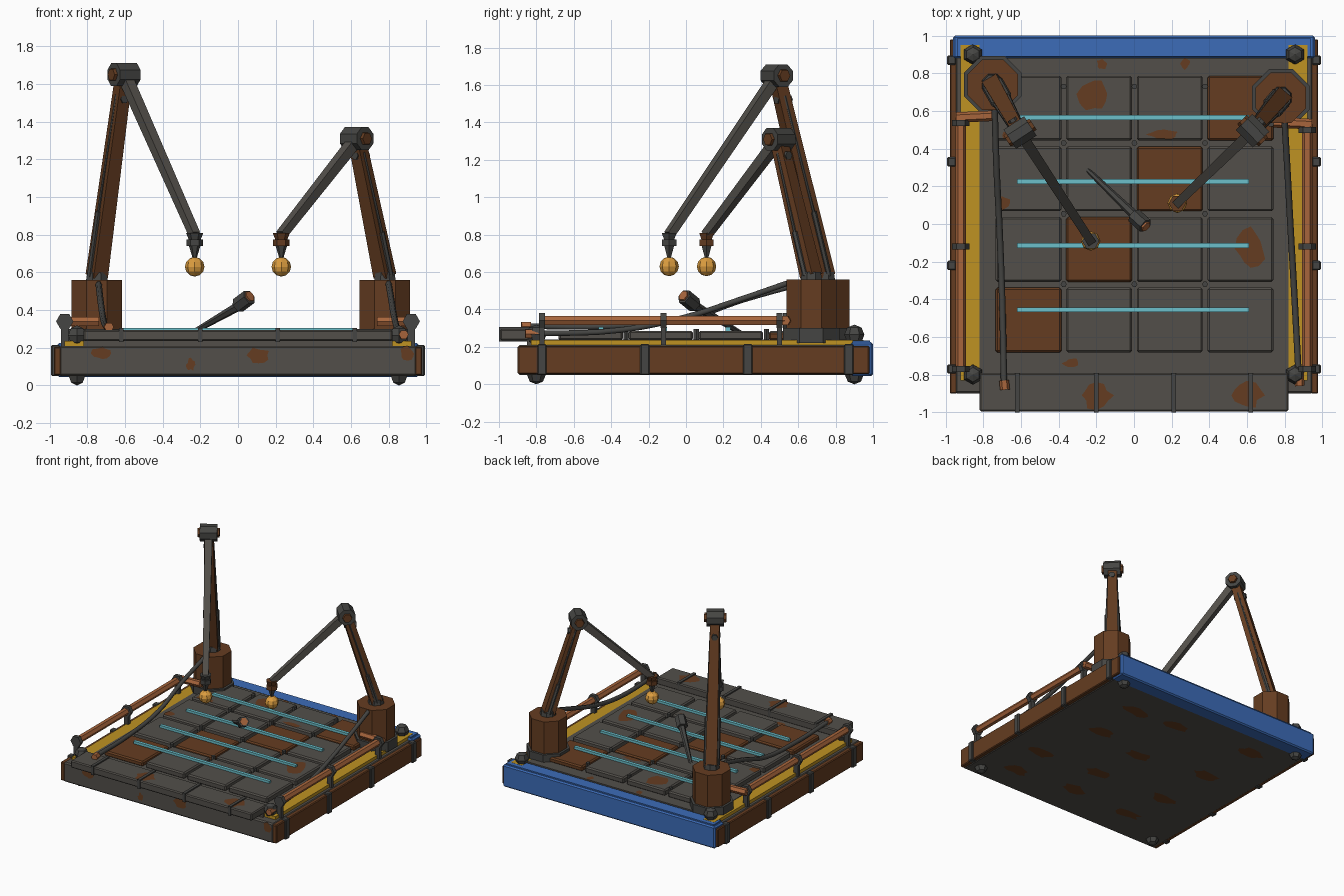
import bpy, bmesh, math, random
from mathutils import Vector, Matrix

random.seed(4)
old = bpy.data.objects.get("Cube")
if old:
    bpy.data.objects.remove(old, do_unlink=True)


def material(name, r, g, b):
    m = bpy.data.materials.new(name)
    m.use_nodes = True
    m.diffuse_color = (r, g, b, 1)
    m.node_tree.nodes["Principled BSDF"].inputs["Base Color"].default_value = (r, g, b, 1)
    return m


STEEL = material("grey steel", .085, .078, .068)
DARK = material("dark iron", .06, .06, .056)
RUST = material("rust brown", .13, .046, .015)
COPPER = material("copper", .39, .13, .045)
YELLOW = material("yellow paint", .52, .29, .016)
BLUE = material("blue paint", .045, .15, .48)
CYAN = material("cyan glow", .15, .53, .6)
AMBER = material("amber lamp", .72, .34, .05)


def finish(name, bm, mat):
    me = bpy.data.meshes.new(name)
    bmesh.ops.recalc_face_normals(bm, faces=bm.faces)
    bm.to_mesh(me)
    bm.free()
    me.materials.append(mat)
    ob = bpy.data.objects.new(name, me)
    bpy.context.collection.objects.link(ob)
    return ob


def box(name, x, y, z, mat, bevel=0.0):
    """Box from (low, high) pairs."""
    bm = bmesh.new()
    bmesh.ops.create_cube(bm, size=1)
    for v in bm.verts:
        v.co = [(a + b) / 2 + c * (b - a) for (a, b), c in zip((x, y, z), v.co)]
    if bevel:
        bmesh.ops.bevel(bm, geom=bm.edges[:], offset=bevel, segments=1, affect='EDGES')
    return finish(name, bm, mat)


def beam(name, p, q, r0, r1, mat, sides=6):
    """Tapered prism between two points."""
    p, q = Vector(p), Vector(q)
    d = (q - p).normalized()
    side = d.cross(Vector((0, 0, 1)))
    side = side.normalized() if side.length > .01 else Vector((1, 0, 0))
    up = d.cross(side)
    rot = Matrix((side, up, d)).transposed().to_4x4()
    bm = bmesh.new()
    bmesh.ops.create_cone(bm, cap_ends=True, segments=sides, radius1=r0, radius2=r1,
                          depth=(q - p).length,
                          matrix=Matrix.Translation((p + q) / 2) @ rot @
                          Matrix.Rotation(math.pi / sides, 4, 'Z'))
    return finish(name, bm, mat)


def ball(name, c, r, mat, seg=6, rings=4):
    bm = bmesh.new()
    bmesh.ops.create_uvsphere(bm, u_segments=seg, v_segments=rings, radius=r,
                              matrix=Matrix.Translation(c))
    return finish(name, bm, mat)


def patch(name, c, u, v, ru, rv):
    """Thin irregular rust stain in the plane of u and v."""
    c, u, v = Vector(c), Vector(u), Vector(v)
    bm = bmesh.new()
    ring = []
    for i in range(12):
        a, k = math.tau * i / 12, random.uniform(.65, 1.1)
        ring.append(bm.verts.new(c + u * math.cos(a) * ru * k + v * math.sin(a) * rv * k))
    bm.faces.new(ring)
    ob = finish(name, bm, RUST)
    if u.cross(v).dot(ob.data.polygons[0].normal) < 0:
        ob.data.flip_normals()


def cable(name, pts, r, mat):
    cu = bpy.data.curves.new(name, 'CURVE')
    cu.dimensions = '3D'
    cu.bevel_depth, cu.bevel_resolution, cu.resolution_u = r, 1, 4
    cu.use_fill_caps = True
    sp = cu.splines.new('BEZIER')
    sp.bezier_points.add(len(pts) - 1)
    for bp, co in zip(sp.bezier_points, pts):
        bp.co = co
        bp.handle_left_type = bp.handle_right_type = 'AUTO'
    cu.materials.append(mat)
    bpy.context.collection.objects.link(bpy.data.objects.new(name, cu))


# Base slab, deck and rear panel
box("base_slab", (-.95, .95), (-.9, .98), (.05, .21), STEEL, .01)
box("deck", (-.82, .82), (-.85, .88), (.2, .24), STEEL)
box("rear_panel", (-.96, .96), (.88, 1), (.045, .225), BLUE, .01)
box("rear_panel_rim", (-.94, .94), (.89, .985), (.21, .235), BLUE)

# Front apron with ridges
box("front_apron", (-.82, .82), (-.995, -.79), (.235, .295), STEEL, .008)
for x in (-.62, -.2, .21, .62):
    box("apron_ridge", (x - .012, x + .012), (-1, -.79), (.23, .305), DARK)

# Mirrored side parts
for s, label in ((-1, "right"), (1, "left")):
    def sx(a, b):
        return tuple(sorted((s * a, s * b)))
    box(label + "_side_plate", sx(.94, .978), (-.9, .98), (.055, .205), RUST, .006)
    box(label + "_yellow_strip", sx(.82, .92), (-.83, .95), (.2, .236), YELLOW)
    for y in (.87, .33, -.22, -.77):
        box(label + "_strap", sx(.945, .992), (y - .025, y + .025), (.05, .215), DARK, .006)
    for y in (-.8, .9):
        ball(label + "_corner_bolt", (s * .855, y, .265), .054, DARK)
        ball(label + "_foot", (s * .855, y, .05), .05, DARK)
    # Copper rail with clamps and an elbow to the tower
    end = .565 if s < 0 else .53
    beam(label + "_rail", (s * .92, -.78, .34), (s * .92, end, .34), .028, .028, COPPER)
    beam(label + "_rail_elbow", (s * .945, end, .34), (s * .74, end + .01, .34), .028, .028, COPPER)
    for y in (-.77, -.12, end - .03):
        beam(label + "_rail_clamp", (s * .92, y - .016, .34), (s * .92, y + .016, .34), .046, .046, DARK)
        box(label + "_clamp_post", sx(.9, .94), (y - .014, y + .014), (.2, .33), DARK)

# Deck tiles
rusty = {(3, 0), (2, 1), (1, 2), (0, 3)}
for c in range(4):
    for r in range(4):
        x, y = -.56 + c * .375, .615 - r * .375
        hit = (c, r) in rusty
        box("deck_tile", (x - .175, x + .175), (y - .172, y + .172),
            (.235, .278 if hit else .286), RUST if hit else STEEL, .01)
for x in (-.373, .002, .377):
    for y in (.73, .43, .055, -.32):
        beam("tile_bolt", (x, y, .235), (x, y, .295), .016, .016, DARK)

# Glowing strips
for r in range(4):
    y = .565 - r * .34
    box("glow_strip", (-.62, .61), (y - .013, y + .013), (.284, .305), CYAN)

# Rust stains on deck, apron, front, rear edge and underside
X, Y, Z = (1, 0, 0), (0, 1, 0), (0, 0, 1)
for x, y, z, a, b in ((-.21, .69, .288, .09, .1), (.62, -.13, .288, .085, .11),
                      (-.2, -.91, .297, .09, .075), (.6, -.91, .297, .09, .075),
                      (.16, .475, .288, .09, .03), (-.7, .11, .288, .05, .04),
                      (-.62, .47, .288, .08, .03), (.27, .85, .242, .03, .03),
                      (-.33, -.74, .242, .05, .03), (-.17, .85, .242, .03, .03)):
    patch("rust_stain", (x, y, z), X, Y, a, b)
for x, z, a, b in ((-.72, .17, .06, .04), (.11, .16, .06, .045), (.9, .17, .04, .04), (-.25, .11, .025, .035)):
    patch("front_rust_stain", (x, -.902, z), X, Z, a, b)
for i in range(12):
    patch("underside_rust_stain", (-.6 + i % 3 * .6 + random.uniform(-.15, .15),
          -.65 + i // 3 * .42 + random.uniform(-.1, .1), .048), Y, X, .06, .12)


def tower(label, foot, elbow, tip, head):
    """Octagonal base, leaning column, joint, forearm and hanging lamp."""
    fx, fy = foot
    at = lambda z: (fx, fy, z)
    beam(label + "_flange", at(.22), at(.3), .165, .165, DARK, 8)
    beam(label + "_tower_base", at(.3), at(.56), .145, .145, RUST, 8)
    beam(label + "_tower_cap", at(.555), at(.6), .062, .055, DARK, 8)
    a, b, c = Vector(at(.58)), Vector(elbow), Vector(tip)
    beam(label + "_column", a, b, .062, .048, RUST, 4)
    out = Vector((c.x - b.x, c.y - b.y, 0)).normalized()
    axis = Vector((-out.y, out.x, 0))
    # Piston beside the column
    for k in (-1, 1):
        off = axis * .045 * k
        beam(label + "_piston", a + off, a.lerp(b, .32) + off, .016, .016, DARK)
        beam(label + "_piston_rod", a.lerp(b, .32) + off, a.lerp(b, .9) + off * .7, .008, .008, DARK)
    m = a.lerp(b, .88)
    beam(label + "_collar", m - out * .05, m + out * .04, .025, .025, DARK)
    # Elbow joint
    beam(label + "_joint", b - axis * .065, b + axis * .065, .066, .066, DARK, 8)
    for k in (-1, 1):
        beam(label + "_joint_cap", b + axis * .06 * k, b + axis * .082 * k, .038, .034, RUST)
    beam(label + "_forearm", b, c + Vector((0, 0, .03)), .04, .032, STEEL, 4)
    # Lamp holder
    down = lambda z: (c.x, c.y, z)
    beam(label + "_holder_top", down(.775), down(.81), .032, .046, head)
    beam(label + "_holder_ring", down(.74), down(.775), .044, .044, head)
    beam(label + "_holder_cone", down(.66), down(.74), .006, .03, DARK)
    ball(label + "_lamp", down(.63), .052, AMBER, 8, 6)


tower("tall", (-.75, .74), (-.605, .485, 1.65), (-.23, -.09, .77), DARK)
tower("short", (.78, .67), (.63, .495, 1.31), (.23, .11, .77), RUST)

# Trailing cables with plugs
cable("right_cable", [(-.74, .62, .54), (-.73, .3, .45), (-.715, 0, .35), (-.7, -.4, .31), (-.69, -.84, .31)], .017, DARK)
cable("left_cable", [(.8, .54, .54), (.815, .28, .45), (.83, 0, .36), (.85, -.35, .29), (.875, -.82, .27)], .017, DARK)
beam("right_plug", (-.69, -.83, .31), (-.685, -.88, .31), .026, .026, COPPER)
beam("left_plug", (.875, -.79, .27), (.88, -.86, .27), .026, .026, COPPER)

# Lever lying across the deck
beam("lever_rod", (-.26, .3, .27), (.02, .03, .43), .012, .026, DARK)
beam("lever_knob", (0, .045, .425), (.06, -.01, .47), .042, .042, DARK)
beam("lever_knob_cap", (.055, -.006, .467), (.066, -.016, .475), .03, .03, COPPER)
